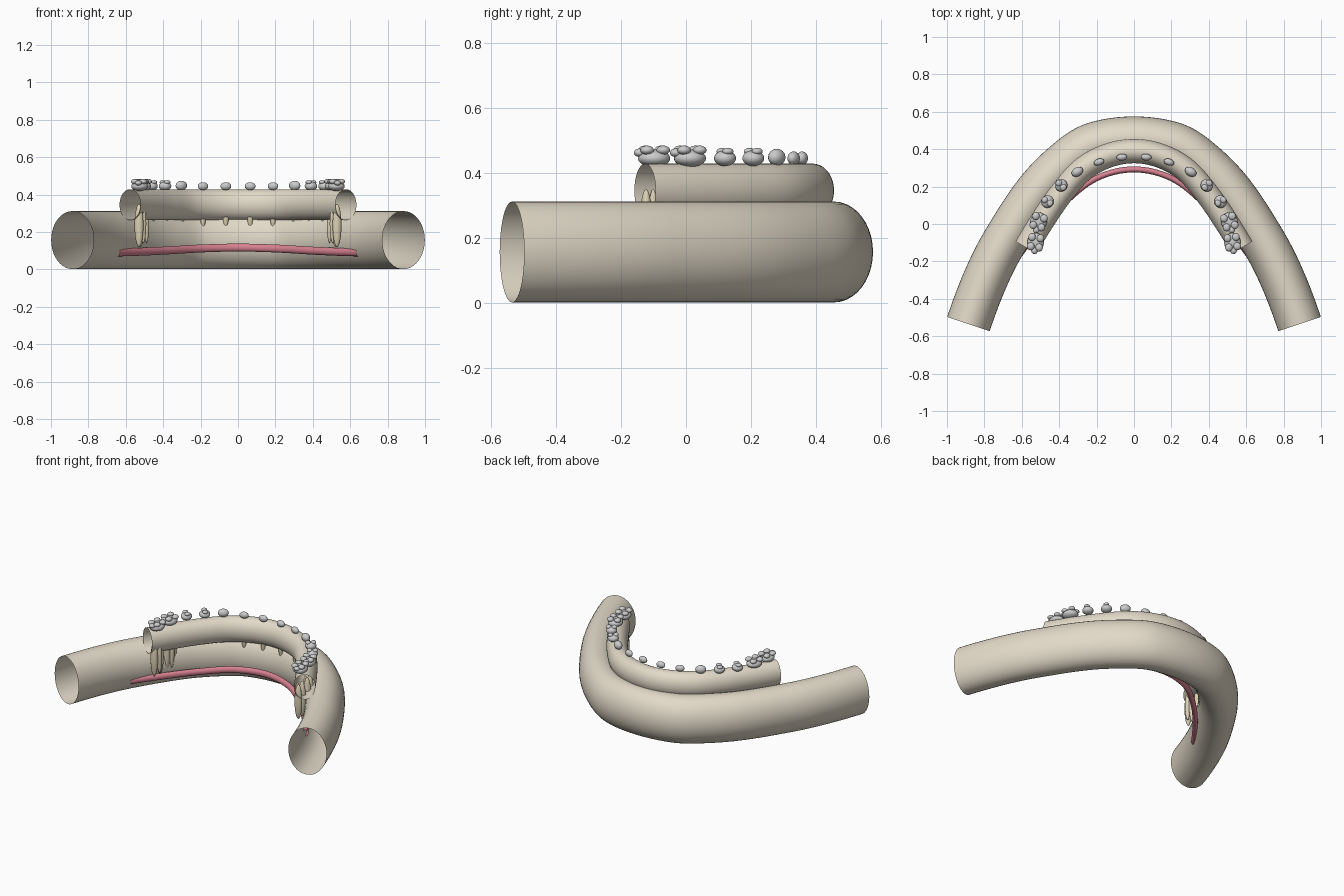
import bpy, bmesh, math
from mathutils import Vector, Matrix
from mathutils.geometry import interpolate_bezier

if "Cube" in bpy.data.objects:
    bpy.data.objects.remove(bpy.data.objects["Cube"])


def material(name, color):
    m = bpy.data.materials.new(name)
    m.diffuse_color = (*color, 1)
    m.use_nodes = True
    m.node_tree.nodes["Principled BSDF"].inputs["Base Color"].default_value = m.diffuse_color
    return m


BONE = material("bone", (0.76, 0.70, 0.58))
ROOT = material("root", (0.72, 0.64, 0.46))
ENAMEL = material("enamel", (0.86, 0.86, 0.84))
NERVE = material("nerve", (0.68, 0.22, 0.28))


def finish(bm, name, mat):
    bmesh.ops.recalc_face_normals(bm, faces=bm.faces)
    for f in bm.faces:
        f.smooth = True
    me = bpy.data.meshes.new(name)
    bm.to_mesh(me)
    bm.free()
    me.materials.append(mat)
    ob = bpy.data.objects.new(name, me)
    bpy.context.collection.objects.link(ob)
    return ob


def arch_tube(name, half, rh, rv, mat, sides=40):
    """Open elliptical tube swept along a mirrored arch; half runs from the middle out."""
    half = [Vector(p) for p in half]
    pts = [Vector((-p.x, p.y, p.z)) for p in reversed(half[1:])] + half
    n = len(pts)
    tan = [(pts[min(i + 1, n - 1)] - pts[max(i - 1, 0)]).normalized() for i in range(n)]
    # curve ends follow the quadratic continuation rather than the chord
    tan[0] = (2 * (pts[1] - pts[0]).normalized() - tan[1]).normalized()
    tan[-1] = (2 * (pts[-1] - pts[-2]).normalized() - tan[-2]).normalized()
    path = []
    for i in range(n - 1):
        d = (pts[i + 1] - pts[i]).length / 3
        seg = interpolate_bezier(pts[i], pts[i] + tan[i] * d, pts[i + 1] - tan[i + 1] * d, pts[i + 1], 9)
        path += seg if i == 0 else seg[1:]
    bm = bmesh.new()
    rings = []
    for i, p in enumerate(path):
        t = path[min(i + 1, len(path) - 1)] - path[max(i - 1, 0)]
        side = Vector((t.y, -t.x, 0)).normalized()
        rings.append([bm.verts.new(p + side * rh * math.cos(a) + Vector((0, 0, rv * math.sin(a))))
                      for a in (k * math.tau / sides for k in range(sides))])
    for a, b in zip(rings, rings[1:]):
        for k in range(sides):
            j = (k + 1) % sides
            bm.faces.new((a[k], a[j], b[j], b[k]))
    return finish(bm, name, mat)


def blobs(name, place, parts, mat):
    """Ellipsoids given as (offset, radii) inside one placed frame."""
    bm = bmesh.new()
    for off, rad in parts:
        bmesh.ops.create_uvsphere(bm, u_segments=20, v_segments=12, radius=1,
                                  matrix=place @ Matrix.Translation(off) @ Matrix.Diagonal((*rad, 1)))
    return finish(bm, name, mat)


# Jaw body, tooth ridge and nerve
arch_tube("jaw_body", [(0, .455, .157), (.21, .425, .157), (.335, .352, .157), (.508, .183, .157),
                       (.69, -.09, .157), (.79, -.285, .157), (.885, -.535, .157)], .12, .155, BONE)
arch_tube("tooth_ridge", [(0, .39, .346), (.14, .365, .346), (.27, .295, .346), (.38, .175, .346),
                          (.475, .04, .346), (.577, -.126, .346)], .065, .0825, BONE)
arch_tube("nerve", [(0, .292, .117), (.2, .245, .112), (.37, .115, .102),
                    (.51, -.035, .095), (.645, -.21, .091)], .016, .021, NERVE, 20)

# Teeth: name, x, y, turn along the arch, kind
TEETH = [("central_incisor", .065, .357, -5, "incisor"), ("lateral_incisor", .187, .331, -18, "incisor"),
         ("canine", .303, .279, -32, "canine"),
         ("first_premolar", .39, .207, -45, "premolar"), ("second_premolar", .463, .12, -58, "premolar"),
         ("first_molar", .51, .012, -74, "molar"), ("second_molar", .526, -.098, -82, "molar")]
SQUARE = [(sx, sy) for sx in (-1, 1) for sy in (-1, 1)]

for label, x, y, turn, kind in TEETH:
    if kind == "incisor":
        crown = [((0, 0, .445), (.029, .018, .021))]
        root = [((0, 0, .30), (.016, .014, .082))]
    elif kind == "canine":
        crown = [((0, 0, .448), (.033, .024, .026))]
        root = [((0, 0, .295), (.018, .016, .09))]
    elif kind == "premolar":
        crown = [((0, 0, .445), (.034, .034, .024))]
        crown += [((0, s * .017, .466), (.018, .016, .011)) for s in (-1, 1)]
        root = [((0, 0, .29), (.019, .017, .1))]
    else:
        crown = [((0, 0, .445), (.05, .045, .027))]
        crown += [((sx * .025, sy * .023, .47), (.021, .02, .014)) for sx, sy in SQUARE]
        crown += [((.045, 0, .462), (.018, .018, .013))]
        root = [((s * .025, 0, .235), (.02, .024, .115)) for s in (-1, 1)]
        root += [((0, -.02, .245), (.016, .016, .105))]
    for word, s in (("right", 1), ("left", -1)):
        place = (Matrix.Diagonal((s, 1, 1, 1)) @ Matrix.Translation((x, y, 0))
                 @ Matrix.Rotation(math.radians(turn), 4, 'Z'))
        blobs(f"{word}_{label}_crown", place, crown, ENAMEL)
        blobs(f"{word}_{label}_root", place, root, ROOT)
